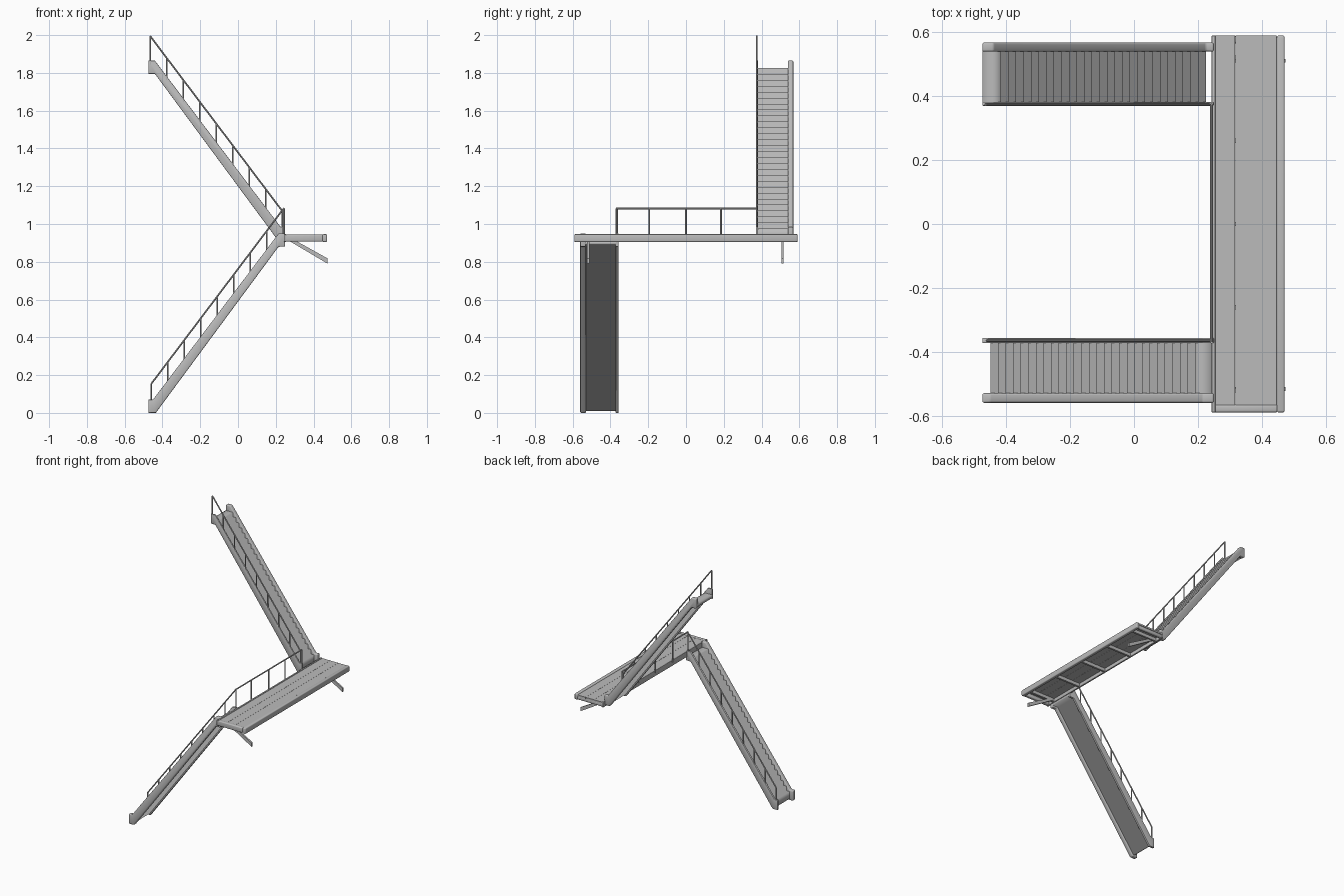
import bpy, bmesh
from mathutils import Vector

cube = bpy.data.objects.get("Cube")
if cube:
    bpy.data.objects.remove(cube, do_unlink=True)

steel = bpy.data.materials.new("steel_grey")
steel.use_nodes = True
GREY = (0.5, 0.5, 0.5, 1)
steel.diffuse_color = GREY
steel.node_tree.nodes["Principled BSDF"].inputs["Base Color"].default_value = GREY


def finish(name, bm, bevel=0, smooth=False):
    """Turn a bmesh into a named object with the shared material."""
    bmesh.ops.recalc_face_normals(bm, faces=bm.faces)
    mesh = bpy.data.meshes.new(name)
    bm.to_mesh(mesh)
    bm.free()
    mesh.materials.append(steel)
    obj = bpy.data.objects.new(name, mesh)
    bpy.context.collection.objects.link(obj)
    if bevel:
        mod = obj.modifiers.new("soft_edges", "BEVEL")
        mod.width, mod.segments, mod.limit_method = bevel, 3, "ANGLE"
    if bevel or smooth:
        for p in mesh.polygons:
            p.use_smooth = True
    return obj


def prism(name, points, y0, y1, bevel=0, smooth=False, caps=True):
    """Extrude an x-z profile along y."""
    bm = bmesh.new()
    a = [bm.verts.new((x, y0, z)) for x, z in points]
    b = [bm.verts.new((x, y1, z)) for x, z in points]
    n = len(points)
    for i in range(n):
        j = (i + 1) % n
        bm.faces.new((a[i], a[j], b[j], b[i]))
    if caps:
        bm.faces.new(a)
        bm.faces.new(b)
    return finish(name, bm, bevel, smooth)


def box(name, x0, x1, y0, y1, z0, z1, bevel=0):
    return prism(name, [(x0, z0), (x1, z0), (x1, z1), (x0, z1)], y0, y1, bevel)


def rods(name, segments, radius=0.0045):
    """Round bars between pairs of points, gathered in one object."""
    bm = bmesh.new()
    for start, end in segments:
        start, end = Vector(start), Vector(end)
        d = end - start
        made = bmesh.ops.create_cone(bm, cap_ends=True, segments=8, radius1=radius,
                                     radius2=radius, depth=d.length)["verts"]
        turn = d.to_track_quat("Z", "Y")
        for v in made:
            v.co = turn @ v.co + (start + end) / 2
    obj = finish(name, bm, smooth=True)
    bpy.context.view_layer.objects.active = obj
    bpy.ops.object.select_all(action="DESELECT")
    obj.select_set(True)
    bpy.ops.object.shade_smooth_by_angle()


# Side profile of a stair stringer, rising toward +x
STRINGER = [(-0.475, 0), (-0.435, 0), (0.215, 0.88), (0.25, 0.88),
            (0.25, 0.95), (0.215, 0.95), (-0.45, 0.07), (-0.475, 0.07)]
STEPS = 28
RUN, RISE = 0.665 / STEPS, 0.88 / STEPS


def flight(prefix, outer, inner, rail_y, lift, flip):
    """One stair flight: stringers, steps and handrail."""
    def place(x, z):
        return (-0.225 - x if flip else x, z + lift)

    stringer = [place(*p) for p in STRINGER]
    prism(prefix + "_outer_stringer", stringer, *outer, bevel=0.006)
    prism(prefix + "_inner_stringer", stringer, *inner, bevel=0.003)

    # Sawtooth treads over a flat soffit
    saw = []
    for i in range(STEPS):
        x, z = -0.45 + i * RUN, 0.03 + i * RISE
        saw += [(x, z), (x, z + RISE)]
    saw += [(0.215, 0.91), (0.25, 0.91), (0.25, 0.888), (0.21, 0.888),
            (-0.44, 0.01), (-0.45, 0.01)]
    ys = sorted(outer + inner)
    prism(prefix + "_steps", [place(*p) for p in saw], ys[1] - 0.002, ys[2] + 0.002,
          smooth=True, caps=False)

    # Handrail with evenly spaced posts
    def point(x, z):
        px, pz = place(x, z)
        return (px, rail_y, pz)

    bars = [(point(-0.46, 0.153), point(0.24, 1.08))]
    for i in range(9):
        x = -0.46 + 0.7 * i / 8
        foot = min(max(0.05 + (x + 0.45) * 1.323, 0.05), 0.93)
        bars.append((point(x, foot), point(x, 0.153 + (x + 0.46) * 1.324)))
    rods(prefix + "_handrail", bars)


flight("lower", (-0.56, -0.53), (-0.373, -0.357), -0.365, 0, False)
flight("upper", (0.54, 0.568), (0.37, 0.382), 0.374, 0.915, True)

# Landing frame
box("landing_outer_beam", 0.447, 0.472, -0.59, 0.59, 0.905, 0.946, bevel=0.006)
box("landing_inner_beam", 0.243, 0.255, -0.59, 0.59, 0.905, 0.946, bevel=0.003)
box("landing_front_beam", 0.25, 0.45, -0.59, -0.566, 0.907, 0.944, bevel=0.006)
box("landing_back_beam", 0.25, 0.45, 0.566, 0.588, 0.907, 0.932, bevel=0.006)

# Deck planks
for i in range(3):
    x = 0.2535 + i * 0.0645
    box(f"deck_plank_{i + 1}", x, x + 0.0635, -0.567, 0.59, 0.93, 0.942)

# Cross beams under the deck
for i in range(5):
    y = -0.52 + i * 0.26
    box(f"cross_beam_{i + 1}", 0.25, 0.45, y - 0.007, y + 0.007, 0.907, 0.931)

# Slanted braces below the landing
for name, y in (("front_brace", -0.517), ("back_brace", 0.511)):
    prism(name, [(0.255, 0.92), (0.29, 0.92), (0.474, 0.818), (0.474, 0.79)],
          y - 0.006, y + 0.006)

# Landing handrail
top, x = 1.082, 0.243
bars = [((x, -0.37, top), (x, 0.374, top))]
bars += [((x, y, 0.93), (x, y, top)) for y in (-0.37, -0.195, 0, 0.185, 0.374)]
rods("landing_handrail", bars)
